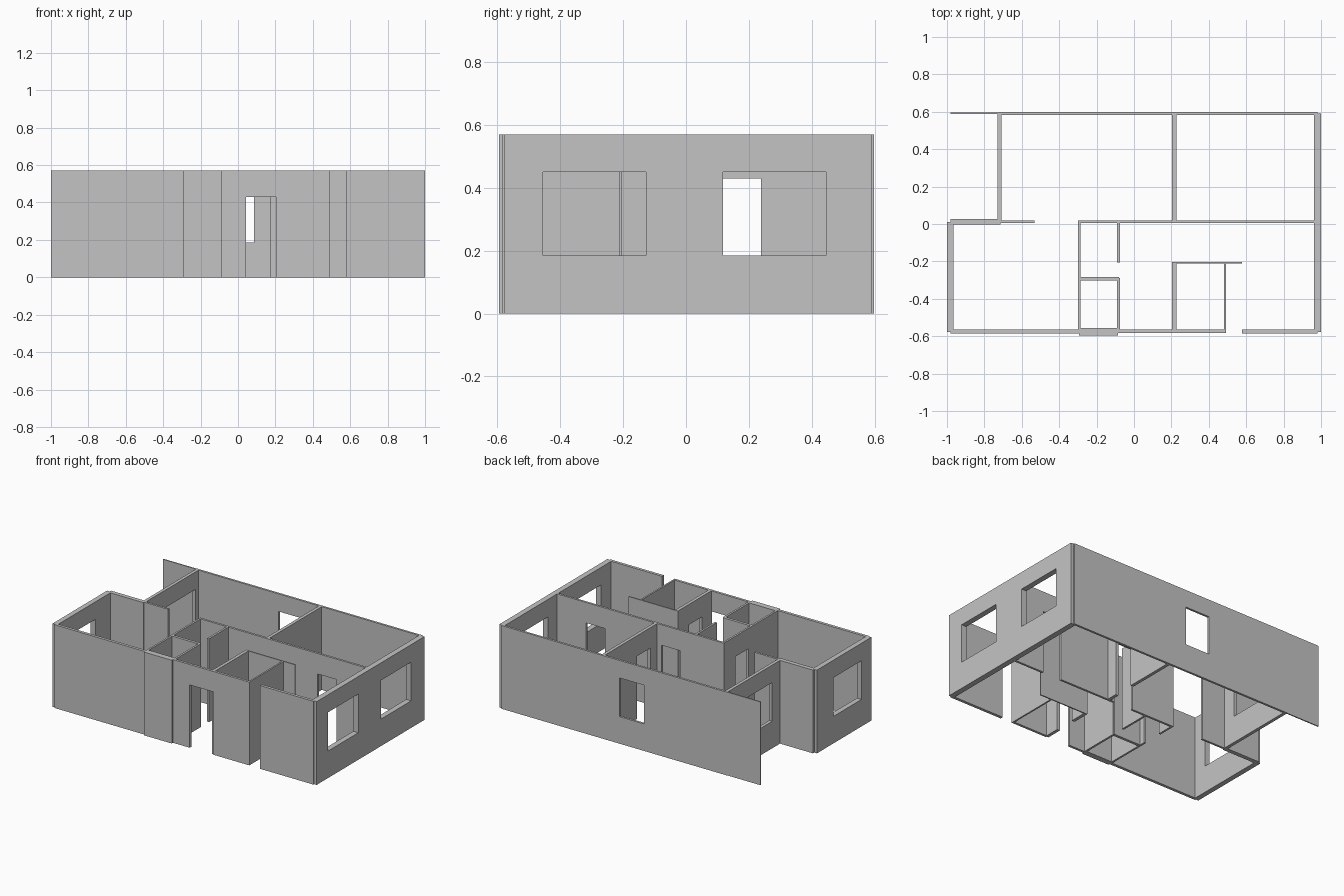
import bpy
import bmesh
from mathutils import Vector

if "Cube" in bpy.data.objects:
    bpy.data.objects.remove(bpy.data.objects["Cube"], do_unlink=True)

HEIGHT = 0.57
DOOR = (0.0, 0.43)
WINDOW = (0.185, 0.45)

plaster = bpy.data.materials.new("grey_plaster")
plaster.use_nodes = True
GREY = (0.55, 0.55, 0.55, 1)
plaster.diffuse_color = GREY
plaster.node_tree.nodes["Principled BSDF"].inputs["Base Color"].default_value = GREY


def wall(name, axis, start, end, low, high, openings=()):
    """Wall running along an axis, between low and high on the other axis.
    Each opening is (from, to, (sill, head))."""
    along = sorted({start, end} | {v for o in openings for v in o[:2]})
    levels = sorted({0.0, HEIGHT} | {v for o in openings for v in o[2]})

    def place(u, z):
        return (u, low, z) if axis == "x" else (low, u, z)

    bm = bmesh.new()
    verts = {(u, z): bm.verts.new(place(u, z)) for u in along for z in levels}
    for a, b in zip(along, along[1:]):
        for c, d in zip(levels, levels[1:]):
            mu, mz = (a + b) / 2, (c + d) / 2
            if not any(o[0] < mu < o[1] and o[2][0] < mz < o[2][1] for o in openings):
                bm.faces.new([verts[k] for k in ((a, c), (b, c), (b, d), (a, d))])
    bmesh.ops.delete(bm, geom=[v for v in bm.verts if not v.link_faces], context="VERTS")
    # give the elevation its thickness
    out = bmesh.ops.extrude_face_region(bm, geom=bm.faces[:])
    moved = [g for g in out["geom"] if isinstance(g, bmesh.types.BMVert)]
    thick = high - low
    shift = Vector((0, thick, 0)) if axis == "x" else Vector((thick, 0, 0))
    bmesh.ops.translate(bm, verts=moved, vec=shift)
    bmesh.ops.recalc_face_normals(bm, faces=bm.faces[:])
    mesh = bpy.data.meshes.new(name)
    bm.to_mesh(mesh)
    bm.free()
    mesh.materials.append(plaster)
    obj = bpy.data.objects.new(name, mesh)
    bpy.context.collection.objects.link(obj)


# Outer walls
wall("back_wall", "x", -0.725, 0.98, 0.583, 0.598, [(-0.10, 0.085, WINDOW)])
wall("back_wing_wall", "x", -0.98, -0.725, 0.588, 0.596)
wall("right_wall", "y", -0.577, 0.59, 0.962, 1.0,
     [(-0.455, -0.127, WINDOW), (0.118, 0.445, WINDOW)])
wall("left_wall", "y", -0.577, 0.012, -1.0, -0.965, [(-0.47, -0.165, WINDOW)])
wall("front_left_wall", "x", -0.98, -0.29, -0.585, -0.565)
wall("front_bath_wall", "x", -0.295, -0.085, -0.595, -0.555)
wall("front_entry_wall", "x", -0.085, 0.49, -0.582, -0.565, [(0.042, 0.218, DOOR)])
wall("front_right_wall", "x", 0.578, 0.98, -0.585, -0.565)

# Central corridor walls
wall("middle_wall", "x", -0.298, 0.97, 0.005, 0.02,
     [(0.03, 0.172, DOOR), (0.60, 0.742, DOOR)])
wall("left_outer_return", "x", -0.98, -0.715, -0.003, 0.026)
wall("left_inner_return", "x", -0.715, -0.533, 0.005, 0.02)

# Back room dividers
wall("back_left_divider", "y", 0.012, 0.59, -0.73, -0.708, [(0.11, 0.55, WINDOW)])
wall("back_right_divider", "y", 0.012, 0.59, 0.204, 0.226, [(0.095, 0.238, DOOR)])

# Small rooms at the front
wall("bath_left_wall", "y", -0.575, 0.02, -0.3, -0.287, [(-0.245, -0.105, DOOR)])
wall("bath_divider", "x", -0.295, -0.08, -0.303, -0.284)
wall("bath_right_back_wall", "y", -0.205, 0.015, -0.09, -0.076)
wall("bath_right_front_wall", "y", -0.575, -0.29, -0.09, -0.076)
wall("entry_wall", "y", -0.575, -0.205, 0.204, 0.226, [(-0.465, -0.325, DOOR)])
wall("store_back_wall", "x", 0.204, 0.578, -0.211, -0.203)
wall("store_right_wall", "y", -0.582, -0.205, 0.482, 0.493)
